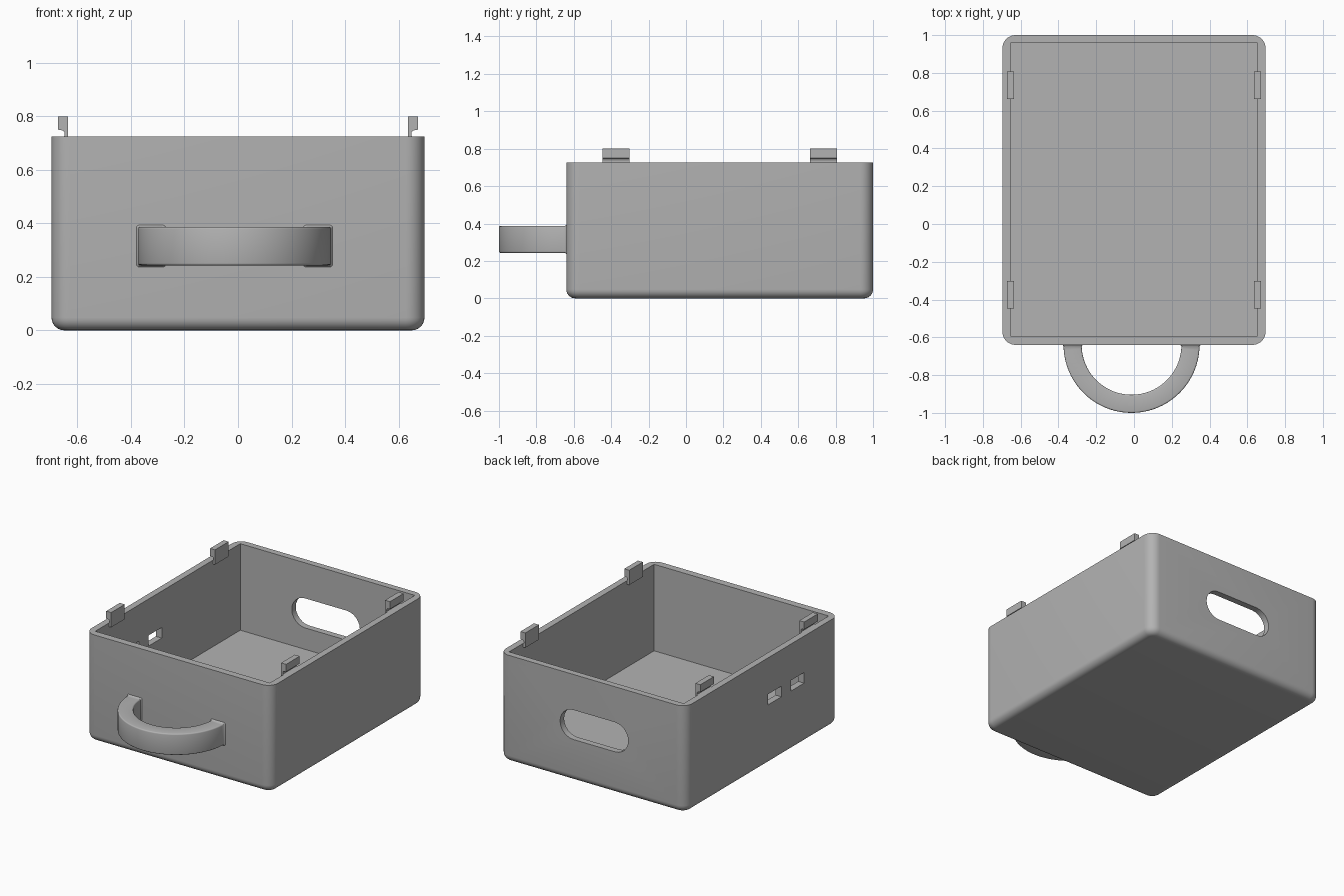
import bpy, bmesh, math

if "Cube" in bpy.data.objects:
    bpy.data.objects.remove(bpy.data.objects["Cube"])

grey = bpy.data.materials.new("light_grey")
grey.diffuse_color = (0.45, 0.45, 0.45, 1)
grey.use_nodes = True
grey.node_tree.nodes["Principled BSDF"].inputs["Base Color"].default_value = grey.diffuse_color


def make_object(name, bm, smooth=True):
    bmesh.ops.recalc_face_normals(bm, faces=bm.faces)
    mesh = bpy.data.meshes.new(name)
    bm.to_mesh(mesh)
    bm.free()
    mesh.materials.append(grey)
    obj = bpy.data.objects.new(name, mesh)
    bpy.context.collection.objects.link(obj)
    if smooth:
        shade(obj)
    return obj


def shade(obj):
    bpy.ops.object.select_all(action='DESELECT')
    obj.select_set(True)
    bpy.context.view_layer.objects.active = obj
    bpy.ops.object.shade_smooth_by_angle(angle=math.radians(35))


def box_bm(x0, x1, y0, y1, z0, z1):
    bm = bmesh.new()
    bmesh.ops.create_cube(bm, size=1)
    for v in bm.verts:
        v.co.x = x1 if v.co.x > 0 else x0
        v.co.y = y1 if v.co.y > 0 else y0
        v.co.z = z1 if v.co.z > 0 else z0
    return bm


def bevel_edges(bm, rule, radius, segments):
    edges = [e for e in bm.edges if rule(*e.verts)]
    bmesh.ops.bevel(bm, geom=edges, offset=radius, segments=segments,
                    profile=0.5, affect='EDGES', clamp_overlap=True)


def extrude_profile(points, offset):
    bm = bmesh.new()
    face = bm.faces.new([bm.verts.new(p) for p in points])
    new = bmesh.ops.extrude_face_region(bm, geom=[face])["geom"]
    bmesh.ops.translate(bm, vec=offset,
                        verts=[g for g in new if isinstance(g, bmesh.types.BMVert)])
    return bm


def cut(target, bm):
    cutter = make_object("cutter", bm, False)
    cutter.hide_render = True
    mod = target.modifiers.new("cut", 'BOOLEAN')
    mod.operation, mod.solver, mod.object = 'DIFFERENCE', 'EXACT', cutter
    bpy.ops.object.select_all(action='DESELECT')
    bpy.context.view_layer.objects.active = target
    target.select_set(True)
    bpy.ops.object.modifier_apply(modifier=mod.name)
    bpy.data.objects.remove(cutter)


# Tray body with rounded vertical corners and rounded bottom rim
bm = box_bm(-0.697, 0.697, -0.64, 1.0, 0, 0.725)
bevel_edges(bm, lambda a, b: abs(a.co.z - b.co.z) > 0.5, 0.07, 8)
bevel_edges(bm, lambda a, b: a.co.z < 0.001 and b.co.z < 0.001, 0.048, 6)
tray = make_object("tray_body", bm, False)

# Square-cornered cavity
cut(tray, box_bm(-0.653, 0.653, -0.592, 0.957, 0.14, 1.0))

# Rounded grip slot through the back wall
MID, R, HALF, SLOT_Z = -0.013, 0.10, 0.255, 0.385
slot = []
for side, start in ((1, -90), (-1, 90)):
    for i in range(13):
        a = math.radians(start + 15 * i)
        slot.append((MID + side * (HALF - R) + R * math.cos(a), 0.9, SLOT_Z + R * math.sin(a)))
cut(tray, extrude_profile(slot, (0, 0.2, 0)))

# Two small cable openings in the left wall
for y in (0.047, -0.195):
    cut(tray, box_bm(-0.8, -0.6, y - 0.071, y + 0.071, 0.407, 0.479))
shade(tray)

# Curved front handle: a soft-edged rectangle swept round a half circle, flared at the wall
bm = bmesh.new()
rings = []
STEPS = 40
stations = [(math.pi, -0.638, 0.008), (math.pi, -0.642, 0.004), (math.pi, -0.648, 0.0)]
stations += [(math.pi + math.pi * i / STEPS, None, 0.0) for i in range(1, STEPS)]
stations += [(2 * math.pi, y, f) for _, y, f in reversed(stations[:3])]
for angle, y_fixed, flare in stations:
    ring = []
    for sr, sz, start in ((1, 1, 0), (-1, 1, 90), (-1, -1, 180), (1, -1, 270)):
        for k in range(4):
            c = math.radians(start + 30 * k)
            r = 0.312 + sr * (0.040 + flare) + 0.008 * math.cos(c)
            z = 0.315 + sz * (0.064 + flare) + 0.008 * math.sin(c)
            y = y_fixed if y_fixed is not None else min(-0.64 + r * math.sin(angle), -0.65)
            ring.append(bm.verts.new((MID + r * math.cos(angle), y, z)))
    rings.append(ring)
for a, b in zip(rings, rings[1:]):
    for i in range(16):
        j = (i + 1) % 16
        bm.faces.new((a[i], a[j], b[j], b[i]))
bm.faces.new(rings[0])
bm.faces.new(rings[-1])
make_object("front_handle", bm)

# Four snap hooks: thin neck on the inner wall with a lip pointing outward
profile = [(0.636, 0.70), (0.655, 0.70), (0.655, 0.724), (0.648, 0.726), (0.648, 0.738),
           (0.653, 0.747), (0.673, 0.75), (0.673, 0.80), (0.636, 0.80)]
for side, label in ((-1, "left"), (1, "right")):
    for y, place in ((-0.447, "front"), (0.663, "back")):
        pts = [(side * x, y, z) for x, z in profile]
        make_object(f"snap_hook_{label}_{place}", extrude_profile(pts, (0, 0.145, 0)), False)
